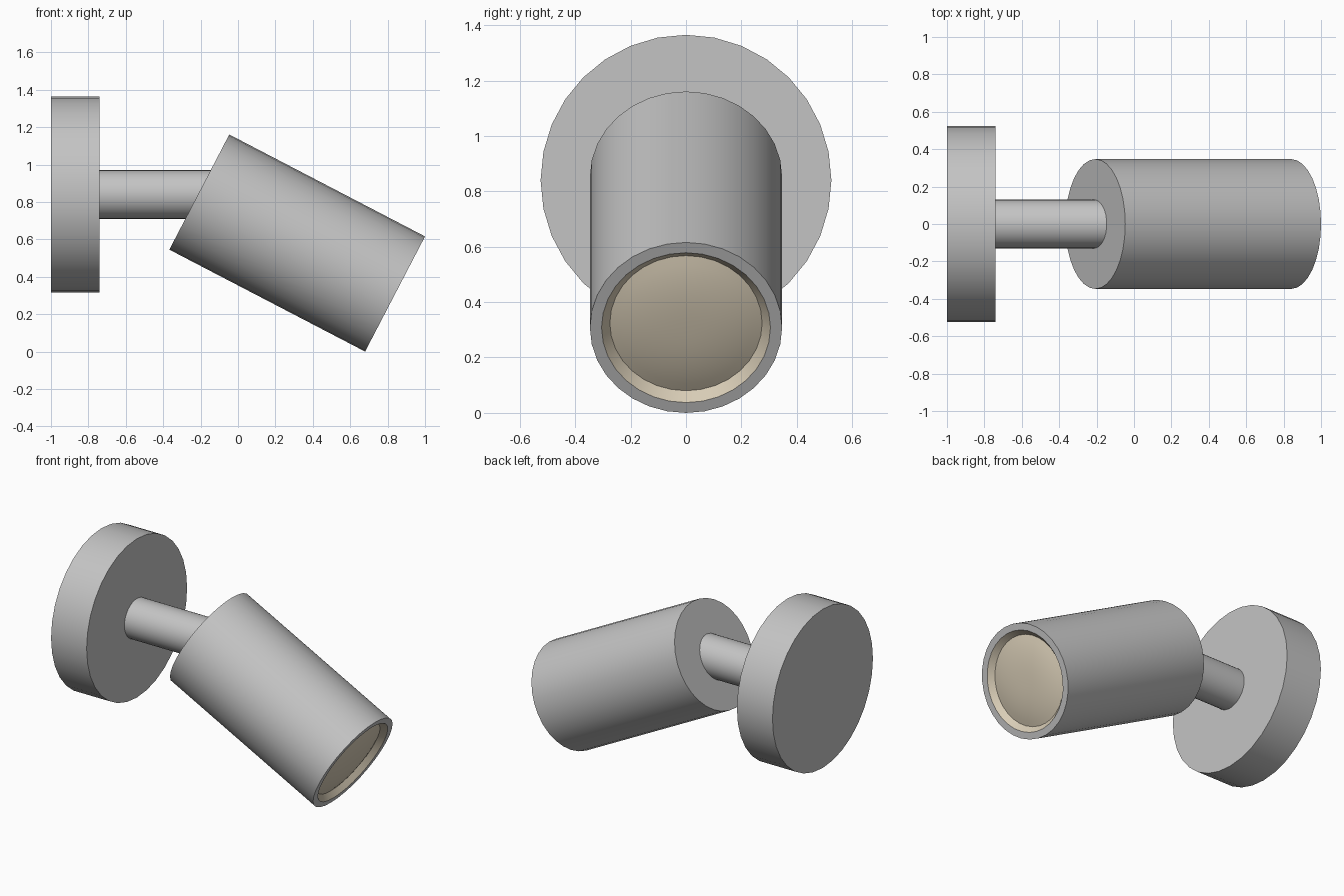
import bpy, bmesh, math
from mathutils import Matrix

if "Cube" in bpy.data.objects:
    bpy.data.objects.remove(bpy.data.objects["Cube"])

SIDES = 32
TILT = math.radians(27.5)


def material(name, rgb):
    m = bpy.data.materials.new(name)
    m.diffuse_color = (*rgb, 1)
    m.use_nodes = True
    m.node_tree.nodes["Principled BSDF"].inputs["Base Color"].default_value = m.diffuse_color
    return m


grey = material("satin grey", (0.55, 0.55, 0.55))
cream = material("warm cream", (0.69, 0.61, 0.47))


def lathe(name, profile, origin, tilt, mat):
    """Revolve (radius, distance) points about an axis along +x, tilted down."""
    bm = bmesh.new()
    rings = []
    for r, t in profile:
        if r == 0:
            rings.append([bm.verts.new((0, 0, t))] * SIDES)
        else:
            rings.append([bm.verts.new((r * math.cos(a), r * math.sin(a), t))
                          for a in (2 * math.pi * i / SIDES for i in range(SIDES))])
    for low, high in zip(rings, rings[1:]):
        for i in range(SIDES):
            j = (i + 1) % SIDES
            corners = dict.fromkeys((low[i], low[j], high[j], high[i]))
            bm.faces.new(list(corners))
    bm.transform(Matrix.Rotation(math.pi / 2 + tilt, 4, 'Y'))
    mesh = bpy.data.meshes.new(name)
    bm.to_mesh(mesh)
    bm.free()
    mesh.materials.append(mat)
    ob = bpy.data.objects.new(name, mesh)
    ob.location = origin
    bpy.context.collection.objects.link(ob)
    bpy.ops.object.select_all(action='DESELECT')
    ob.select_set(True)
    bpy.context.view_layer.objects.active = ob
    bpy.ops.object.shade_smooth_by_angle(angle=math.radians(30))
    return ob


# Wall plate and arm
lathe("wall_plate", [(0, 0), (0.525, 0), (0.525, 0.26), (0, 0.26)],
      (-1, 0, 0.84), 0, grey)
lathe("arm", [(0, 0), (0.13, 0), (0.13, 0.65), (0, 0.65)],
      (-0.75, 0, 0.84), 0, grey)

# Tilted lamp housing, open at the front inside a flat rim
R, LENGTH, R_OPEN, R_LENS, DEPTH = 0.347, 1.18, 0.305, 0.275, 0.035
front = (1 - R * math.sin(TILT), 0, R * math.cos(TILT))
lathe("lamp_housing", [(0, -LENGTH), (R, -LENGTH), (R, 0), (R_OPEN, 0)],
      front, TILT, grey)

# Bevelled recess and shallow domed lens
lathe("recess_ring", [(R_OPEN, 0), (R_LENS, -DEPTH)], front, TILT, cream)
dome = [(R_LENS * (1 - k / 8), -DEPTH + 0.033 * (1 - (1 - k / 8) ** 2.5))
        for k in range(9)]
lathe("lens", dome, front, TILT, cream)
